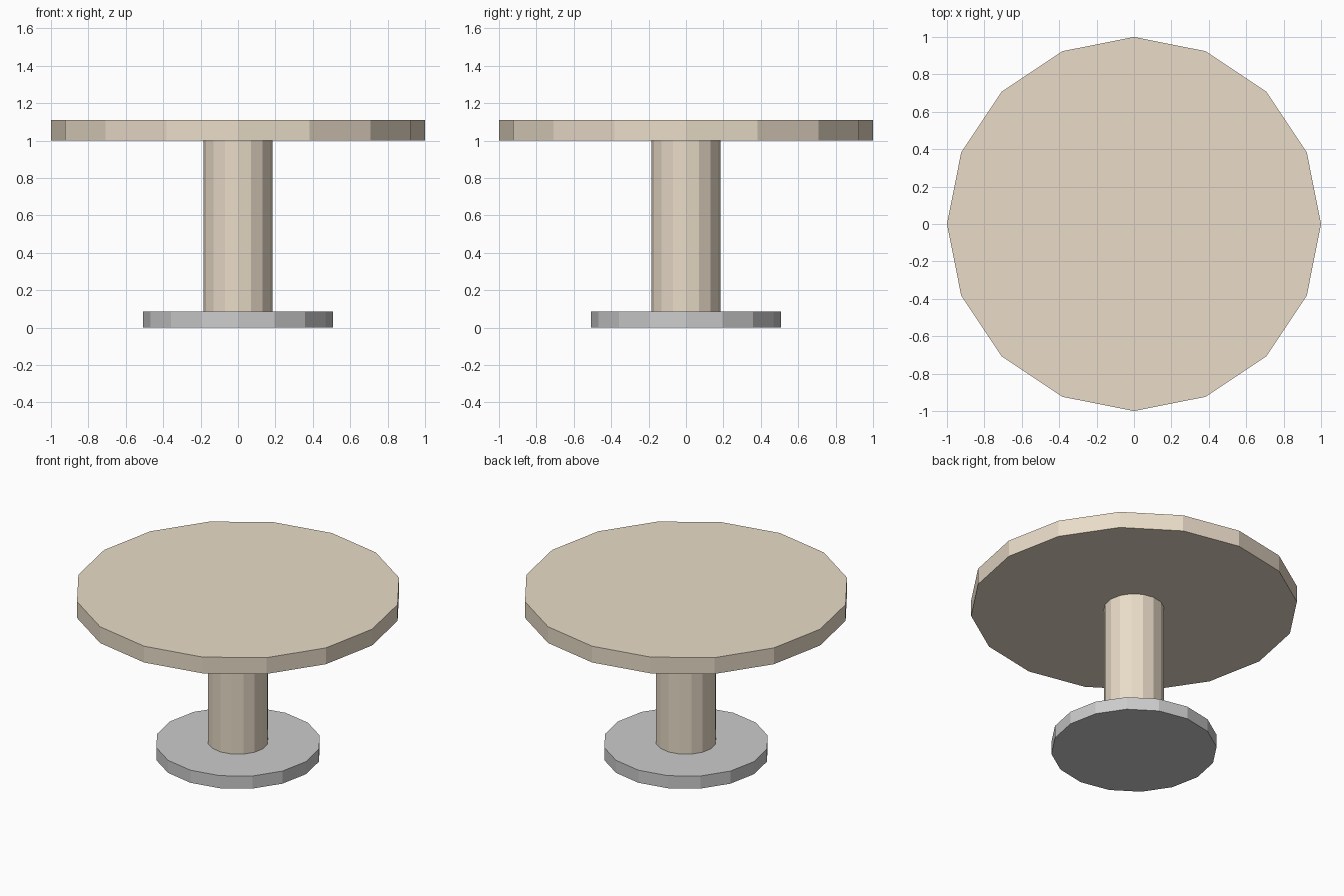
import bpy

if "Cube" in bpy.data.objects:
    bpy.data.objects.remove(bpy.data.objects["Cube"])

SIDES = 16

wood = bpy.data.materials.new("wood")
wood.diffuse_color = (0.82, 0.715, 0.58, 1.0)
wood.use_nodes = True
wood.node_tree.nodes["Principled BSDF"].inputs["Base Color"].default_value = wood.diffuse_color


def disc(name, radius, z_bottom, z_top, material=None):
    """Upright flat-faced cylinder with its first corner on the +y axis."""
    bpy.ops.mesh.primitive_cylinder_add(
        vertices=SIDES, radius=radius, depth=z_top - z_bottom,
        location=(0, 0, (z_bottom + z_top) / 2))
    obj = bpy.context.object
    obj.name = obj.data.name = name
    if material:
        obj.data.materials.append(material)
    return obj


# Grey foot plate
disc("base", 0.507, 0.0, 0.085)

# Central column
disc("pedestal", 0.185, 0.085, 1.0, wood)

# Round top
disc("table_top", 1.0, 1.0, 1.11, wood)
